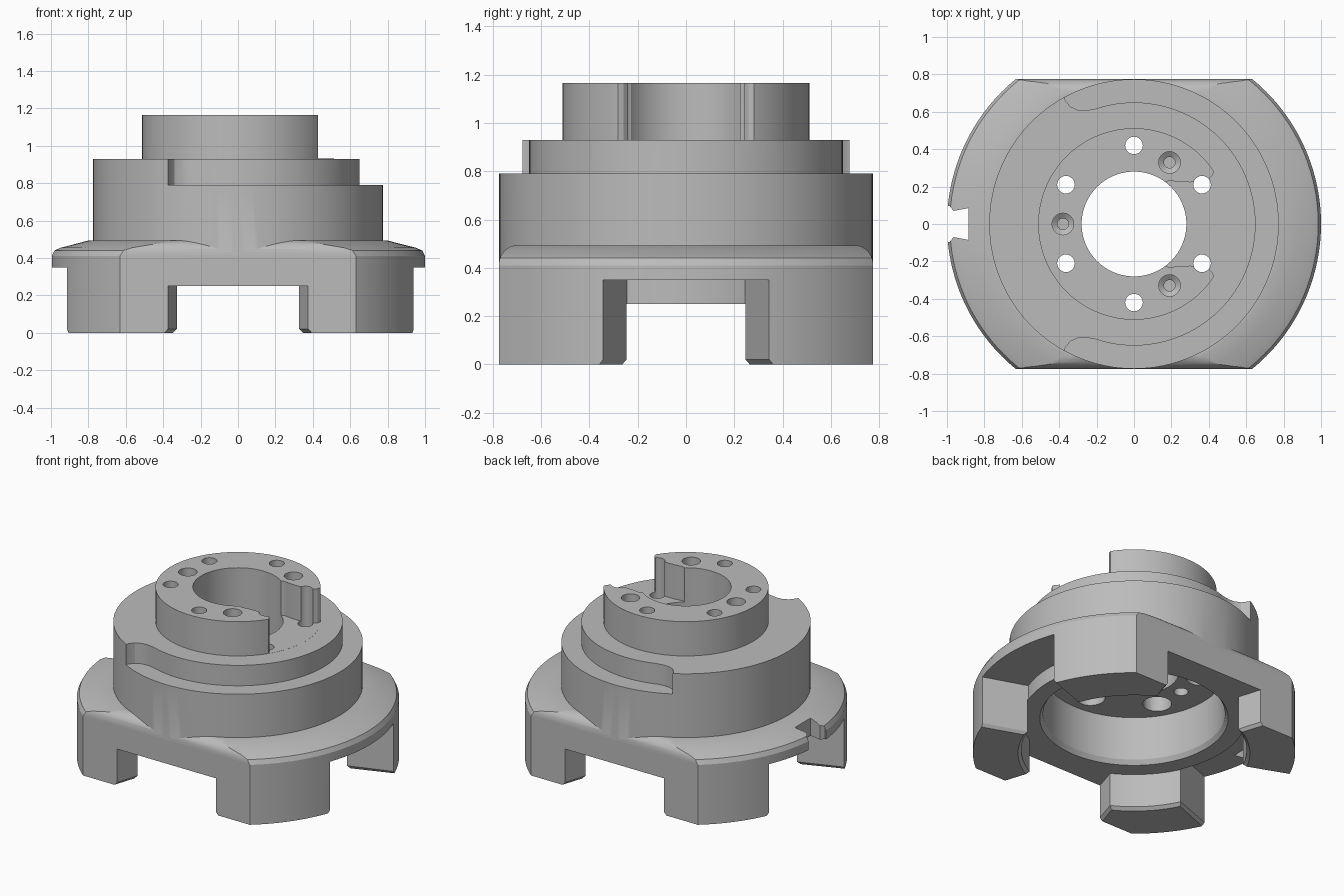
import bpy, bmesh, math
from mathutils import Matrix

if "Cube" in bpy.data.objects:
    bpy.data.objects.remove(bpy.data.objects["Cube"], do_unlink=True)

grey = bpy.data.materials.new("machined grey")
grey.use_nodes = True
GREY = (0.5, 0.5, 0.5, 1)
grey.diffuse_color = GREY
grey.node_tree.nodes["Principled BSDF"].inputs["Base Color"].default_value = GREY


def finish(name, bm):
    bmesh.ops.recalc_face_normals(bm, faces=bm.faces)
    mesh = bpy.data.meshes.new(name)
    bm.to_mesh(mesh)
    bm.free()
    mesh.materials.append(grey)
    ob = bpy.data.objects.new(name, mesh)
    bpy.context.collection.objects.link(ob)
    return ob


def loft(name, rings):
    """Closed solid from stacked rings of equal length."""
    bm = bmesh.new()
    loops = [[bm.verts.new(p) for p in ring] for ring in rings]
    n = len(loops[0])
    for a, b in zip(loops, loops[1:]):
        for i in range(n):
            j = (i + 1) % n
            bm.faces.new((a[i], a[j], b[j], b[i]))
    bm.faces.new(loops[0][::-1])
    bm.faces.new(loops[-1])
    return finish(name, bm)


def arc(r, start, end, n):
    angles = [math.radians(start + (end - start) * i / n) for i in range(n + 1)]
    return [(r * math.cos(a), r * math.sin(a)) for a in angles]


def lathe(name, profile, n=96, at=(0, 0)):
    return loft(name, [[(x + at[0], y + at[1], z) for x, y in arc(r, 0, 360, n)[:-1]]
                       for r, z in profile])


def prism(name, outline, layers):
    """Outline stacked at (height, y scale) layers."""
    return loft(name, [[(x, y * s, z) for x, y in outline] for z, s in layers])


def mirrored(points):
    return points + [(x, -y) for x, y in reversed(points)]


def combine(target, tool, operation):
    mod = target.modifiers.new("cut", 'BOOLEAN')
    mod.operation, mod.solver, mod.object = operation, 'EXACT', tool
    bpy.context.view_layer.objects.active = target
    bpy.ops.object.modifier_apply(modifier=mod.name)
    bpy.data.objects.remove(tool, do_unlink=True)


# Flange and leg blank, trimmed to two flats with rounded upper edges
housing = lathe("housing", [(1, 0), (1, .41), (.985, .44), (.95, .455),
                            (.87, .475), (.80, .493)], 128)
side = [(.775, -.1), (.775, .40)]
side += [(.695 + x, .415 + y) for x, y in arc(.08, 0, 90, 8)]
flats = loft("flats", [[(x, y, z) for y, z in side + [(-y, z) for y, z in reversed(side)]]
                       for x in (-1.2, 1.2)])
combine(housing, flats, 'INTERSECT')

# Stepped round body and upper collar
body = lathe("body", [(.774, .36), (.774, .93), (.512, .93), (.512, 1.165)], 128)
combine(housing, body, 'UNION')

# Stepped bore, open at the top and wide below
bore = lathe("bore", [(.72, -.1), (.72, 0), (.70, .02), (.70, .25), (.585, .25),
                      (.565, .28), (.565, .58), (.28, .58), (.28, 1.3)])
combine(housing, bore, 'DIFFERENCE')

# Four wedge slots that leave the legs: quarter turn, near and far half width, height
for turn, near, far, height in ((0, .245, .40, .35), (2, .30, .475, .35),
                                (1, .325, .445, .25), (3, .325, .445, .25)):
    reach = 1.1 if turn % 2 == 0 else 1.0
    spread = math.degrees(math.asin(near / .695))
    outline = arc(.695, spread, -spread, 16) + [(reach, -far), (reach, far)]
    slot = prism("slot", outline, [(-.1, 1.05), (0, 1.05), (.02, 1), (height, 1)])
    slot.data.transform(Matrix.Rotation(turn * math.pi / 2, 4, 'Z'))
    combine(housing, slot, 'DIFFERENCE')

# Curved cam ledge around the body
tail = [(-.38, .70), (-.37, .665), (-.34, .627), (-.30, .61), (-.26, .607), (-.21, .615)]
inner = tail + arc(.65, 104, 0, 40)
outer = arc(.95, 0, 119, 40)
ledge = prism("ledge", inner + [(x, -y) for x, y in reversed(inner[:-1])]
              + [(x, -y) for x, y in reversed(outer)] + outer[1:],
              [(.79, 1), (1.0, 1)])
combine(housing, ledge, 'DIFFERENCE')

# Side opening in the collar
opening = mirrored([(.10, .20), (.19, .232), (.24, .225), (.30, .223), (.36, .228),
                    (.40, .24), (.42, .26), (.43, .29), (.60, .30)])
combine(housing, prism("opening", opening, [(.9305, 1), (1.3, 1)]), 'DIFFERENCE')

# Locating notch in the flange rim
notch = mirrored([(-1.1, .10), (-.985, .095), (-.965, .07), (-.885, .085)])
combine(housing, prism("notch", notch, [(.30, 1), (.6, 1)]), 'DIFFERENCE')

# Six through holes, counterbored from below
for x, y in arc(.42, 30, 330, 5):
    hole = lathe("hole", [(.09, .5), (.09, .72), (.047, .72), (.047, 1.3)], 24, (x, y))
    combine(housing, hole, 'DIFFERENCE')

# Three screw holes with narrow stepped floors
for x, y in arc(.38, 60, 300, 2):
    socket = lathe("socket", [(.03, .95), (.03, 1.06), (.058, 1.08), (.058, 1.3)], 24, (x, y))
    combine(housing, socket, 'DIFFERENCE')
    thread = lathe("thread", [(.045, .5), (.045, .68)], 24, (x, y))
    combine(housing, thread, 'DIFFERENCE')

# Blind pin hole under the plate
combine(housing, lathe("pin_hole", [(.04, .2), (.04, .31)], 24, (0, .65)), 'DIFFERENCE')

bpy.ops.object.select_all(action='DESELECT')
housing.select_set(True)
bpy.context.view_layer.objects.active = housing
bpy.ops.object.shade_smooth_by_angle(angle=math.radians(25))
